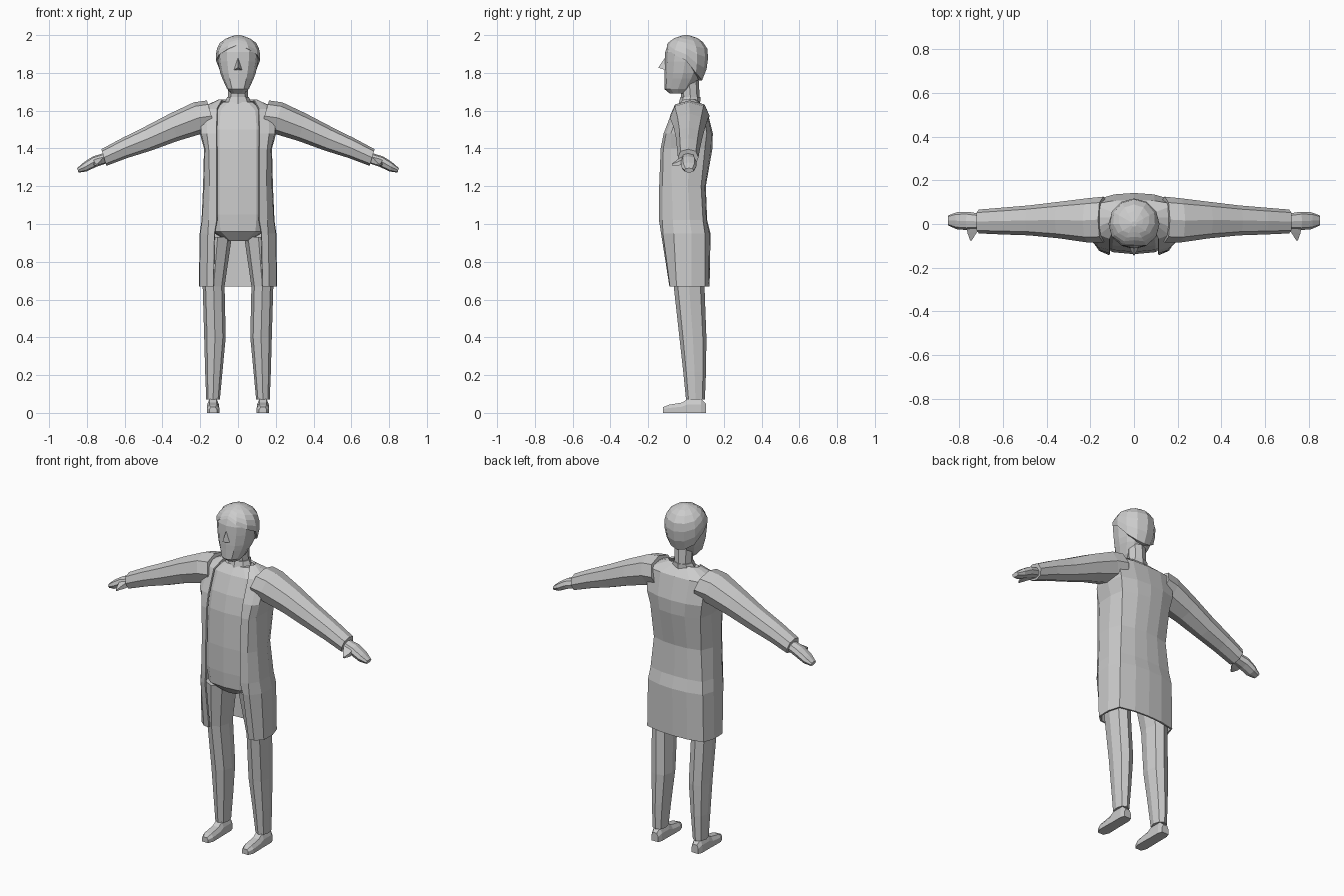
import bpy, math

grey = bpy.data.materials.new("light_grey")
grey.diffuse_color = (0.6, 0.6, 0.6, 1)


def make(name, verts, faces, mirror=False):
    me = bpy.data.meshes.new(name)
    me.from_pydata(verts, [], faces)
    me.materials.append(grey)
    ob = bpy.data.objects.new(name, me)
    bpy.context.collection.objects.link(ob)
    if mirror:
        ob.modifiers.new("mirror", 'MIRROR')
    return ob


def oval(n, a, b, power=1.0):
    """Rounded cross-section, starting at -b, as (u, v) offsets."""
    out = []
    for i in range(n):
        t = 2 * math.pi * i / n - math.pi / 2
        c, s = math.cos(t), math.sin(t)
        out.append((a * math.copysign(abs(c) ** power, c) if abs(c) > 1e-6 else 0,
                    b * math.copysign(abs(s) ** power, s) if abs(s) > 1e-6 else 0))
    return out


def loft(name, rings, mirror=False, closed=True, caps=True, flip=False):
    n = len(rings[0])
    verts = [p for r in rings for p in r]
    faces = []
    for i in range(len(rings) - 1):
        for j in range(n if closed else n - 1):
            k = (j + 1) % n
            faces.append((i * n + j, i * n + k, (i + 1) * n + k, (i + 1) * n + j))
    if caps:
        last = (len(rings) - 1) * n
        faces.append(tuple(reversed(range(n))))
        faces.append(tuple(range(last, last + n)))
    if flip:
        faces = [tuple(reversed(f)) for f in faces]
    return make(name, verts, faces, mirror)


def upright(name, rows, n=8, power=1.0, mirror=False):
    """Rows of (z, centre x, half width, front y, back y), bottom to top."""
    rings = []
    for z, cx, rx, y0, y1 in rows:
        rings.append([(cx + u, (y0 + y1) / 2 + v, z)
                      for u, v in oval(n, rx, (y1 - y0) / 2, power)])
    return loft(name, rings, mirror)


def sideways(name, rows, n=8, power=0.85, tilt=0.3):
    """Rows of (x, centre z, half height, front y, back y), body outwards."""
    rings = []
    for x, cz, rz, y0, y1 in rows:
        rings.append([(x + tilt * w, (y0 + y1) / 2 + v, cz + w)
                      for v, w in oval(n, (y1 - y0) / 2, rz, power)])
    return loft(name, rings, True)


# Legs and shoes
upright("leg", [
    (0.07, 0.132, 0.036, 0.0, 0.10),
    (0.22, 0.128, 0.046, -0.015, 0.106),
    (0.40, 0.122, 0.057, -0.035, 0.108),
    (0.67, 0.129, 0.058, -0.065, 0.098),
    (0.93, 0.108, 0.075, -0.10, 0.10)], power=0.9, mirror=True)

shoe = []
for y, half, top in [(0.105, 0.022, 0.05), (0.08, 0.031, 0.075), (0.01, 0.031, 0.075),
                     (-0.02, 0.032, 0.055), (-0.09, 0.033, 0.043), (-0.122, 0.02, 0.03)]:
    shoe.append([(0.132 + half * sx, y, z) for sx, z in
                 ((-1, 0), (1, 0), (1, top * 0.6), (0.6, top), (-0.6, top), (-1, top * 0.6))])
loft("shoe", shoe, mirror=True)

# Shirt under the open coat
upright("shirt", [
    (0.91, 0, 0.06, -0.085, 0.07),
    (0.96, 0, 0.14, -0.132, 0.09),
    (1.05, 0, 0.15, -0.138, 0.09),
    (1.20, 0, 0.15, -0.138, 0.085),
    (1.40, 0, 0.15, -0.128, 0.11),
    (1.50, 0, 0.15, -0.107, 0.12),
    (1.60, 0, 0.14, -0.066, 0.095),
    (1.645, 0, 0.08, -0.03, 0.06)], n=12, power=0.6)

# Coat: half outline from front edge round to the middle of the back
coat_rows = [
    (1.66, (.085, -.012), (.095, .0), (.10, .015), (.095, .03), (.075, .045), .055),
    (1.61, (.112, -.068), (.16, -.05), (.20, -.03), (.21, .03), (.19, .09), .11),
    (1.48, (.113, -.118), (.165, -.105), (.195, -.08), (.202, .02), (.18, .11), .142),
    (1.40, (.113, -.134), (.155, -.12), (.175, -.08), (.18, .02), (.165, .10), .14),
    (1.20, (.113, -.142), (.15, -.125), (.18, -.075), (.185, .01), (.155, .08), .105),
    (1.02, (.113, -.143), (.155, -.125), (.19, -.07), (.193, .02), (.17, .09), .112),
    (.95, (.125, -.132), (.16, -.122), (.20, -.065), (.203, .03), (.18, .10), .13),
    (.67, (.13, -.088), (.165, -.085), (.205, -.05), (.207, .03), (.185, .10), .125)]
rings = []
for z, *side, back in coat_rows:
    sx, sy = side[-1]
    half = side + [(sx * 0.5, back - 0.2 * (back - sy))]
    full = half + [(0, back)] + [(-x, y) for x, y in reversed(half)]
    rings.append([(x, y, z) for x, y in full])
coat = loft("coat", rings, closed=False, caps=False, flip=True)
thick = coat.modifiers.new("thickness", 'SOLIDIFY')
thick.thickness = 0.01

# Sleeves, hands and thumbs
sideways("sleeve", [
    (0.14, 1.572, 0.082, -0.085, 0.125),
    (0.21, 1.562, 0.082, -0.085, 0.118),
    (0.34, 1.512, 0.072, -0.066, 0.102),
    (0.48, 1.450, 0.062, -0.052, 0.085),
    (0.60, 1.402, 0.052, -0.048, 0.075),
    (0.71, 1.352, 0.044, -0.043, 0.066)])
sideways("hand", [
    (0.69, 1.352, 0.027, -0.022, 0.045),
    (0.76, 1.330, 0.028, -0.028, 0.056),
    (0.81, 1.302, 0.024, -0.024, 0.054),
    (0.848, 1.284, 0.012, -0.008, 0.040)])
loft("thumb", [
    [(0.70, -0.012, 1.325), (0.765, -0.012, 1.315), (0.765, -0.012, 1.345), (0.70, -0.012, 1.36)],
    [(0.72, -0.04, 1.318), (0.762, -0.04, 1.31), (0.762, -0.04, 1.33), (0.72, -0.04, 1.345)],
    [(0.742, -0.075, 1.312), (0.75, -0.075, 1.31), (0.75, -0.075, 1.318), (0.742, -0.075, 1.32)]],
    mirror=True)

# Neck and collar
upright("neck", [(1.60, 0, 0.06, -0.03, 0.075), (1.67, 0, 0.052, -0.025, 0.072),
                 (1.76, 0, 0.052, -0.035, 0.068)])
upright("collar", [(1.63, 0, 0.075, -0.04, 0.075), (1.672, 0, 0.058, -0.03, 0.076)])

# Face
upright("face", [
    (1.69, 0, 0.035, -0.085, 0.0),
    (1.715, 0, 0.058, -0.115, 0.03),
    (1.77, 0, 0.083, -0.114, 0.07),
    (1.80, 0, 0.094, -0.114, 0.085),
    (1.86, 0, 0.106, -0.112, 0.10),
    (1.91, 0, 0.110, -0.110, 0.105),
    (1.95, 0, 0.090, -0.096, 0.09)], n=12, power=0.9)
make("nose", [(0, -0.108, 1.885), (-0.022, -0.108, 1.815), (0.022, -0.108, 1.815),
              (0, -0.147, 1.828)],
     [(0, 1, 3), (0, 3, 2), (1, 2, 3), (0, 2, 1)])

# Hair: cap with a hairline that drops towards the nape
profile = [(1.74, .075), (1.80, .105), (1.86, .117), (1.92, .117),
           (1.96, .095), (1.985, .06), (2.0, .012)]


def radius(z):
    for (z0, r0), (z1, r1) in zip(profile, profile[1:]):
        if z <= z1:
            return r0 + (r1 - r0) * (z - z0) / (z1 - z0)
    return profile[-1][1]


hairline = [1.95, 1.925, 1.895, 1.865, 1.80, 1.77, 1.76]
steps = [0, 0.25, 0.5, 0.7, 0.85, 0.94, 1.0]
rings = []
for step in [None] + steps:
    ring = []
    for j in range(12):
        low = hairline[min(j, 12 - j)]
        z = low + (2.0 - low) * (step or 0)
        r = radius(z) * (0.8 if step is None else 1)
        t = 2 * math.pi * j / 12 - math.pi / 2
        ring.append((r * math.cos(t), r * math.sin(t), z))
    rings.append(ring)
loft("hair", rings)
